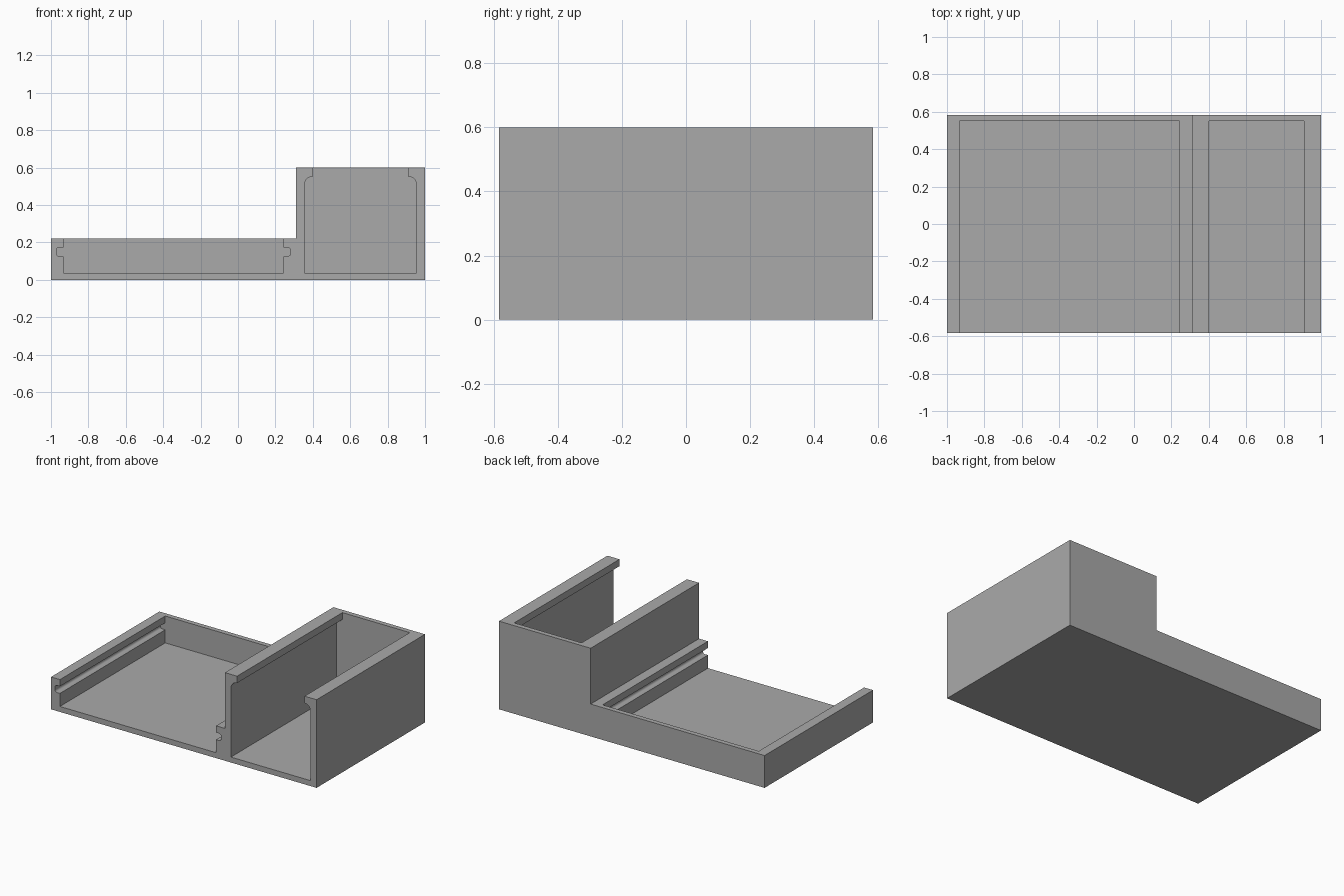
import bpy, bmesh, math

if "Cube" in bpy.data.objects:
    bpy.data.objects.remove(bpy.data.objects["Cube"])

FRONT, BACK, INNER_BACK = -0.583, 0.583, 0.55
FLOOR = 0.037

grey = bpy.data.materials.new("plain grey")
grey.use_nodes = True
colour = (0.4, 0.4, 0.4, 1)
grey.diffuse_color = colour
grey.node_tree.nodes["Principled BSDF"].inputs["Base Color"].default_value = colour


def arc(cx, cz, r, start, end, steps=6):
    """Points of a rounded corner, angles in degrees."""
    angles = [math.radians(start + (end - start) * i / steps) for i in range(steps + 1)]
    return [(cx + r * math.cos(a), cz + r * math.sin(a)) for a in angles]


def extrude(name, profile, y0, y1):
    """Solid made from an x-z profile swept along y."""
    bm = bmesh.new()
    face = bm.faces.new([bm.verts.new((x, y0, z)) for x, z in profile])
    swept = bmesh.ops.extrude_face_region(bm, geom=[face])["geom"]
    moved = [v for v in swept if isinstance(v, bmesh.types.BMVert)]
    bmesh.ops.translate(bm, verts=moved, vec=(0, y1 - y0, 0))
    bmesh.ops.recalc_face_normals(bm, faces=bm.faces)
    mesh = bpy.data.meshes.new(name)
    bm.to_mesh(mesh)
    bm.free()
    mesh.materials.append(grey)
    obj = bpy.data.objects.new(name, mesh)
    bpy.context.collection.objects.link(obj)
    return obj


def mirrored(half, centre):
    """Close a right-hand half profile with its reflection."""
    return [(centre + x, z) for x, z in half] + [(centre - x, z) for x, z in reversed(half)]


# Stepped outer body
body = extrude("stepped_holder", [(-1, 0), (1, 0), (1, 0.6), (0.31, 0.6),
                                  (0.31, 0.22), (-1, 0.22)], FRONT, BACK)

# Low tray cavity with a sliding groove in each side
w, g, r = 0.588, 0.625, 0.014
tray_half = ([(w, FLOOR), (w, 0.126)] + arc(g - r, 0.126 + r, r, -90, 0, 4)
             + arc(g - r, 0.174 - r, r, 0, 90, 4) + [(w, 0.174), (w, 0.4)])
tray = mirrored(tray_half, -0.345)

# Tall bay cavity with rounded shoulders under the top lips
bay_half = [(0.3, FLOOR)] + arc(0.254, 0.507, 0.046, 0, 90, 8) + [(0.254, 0.8)]
bay = mirrored(bay_half, 0.655)

# Keep the tray cutter below the tall side wall
tray = [(x, min(z, 0.25)) for x, z in tray]

for name, profile in (("tray_cutter", tray), ("bay_cutter", bay)):
    cutter = extrude(name, profile, FRONT - 0.1, INNER_BACK)
    cutter.hide_render = True
    cut = body.modifiers.new(name, "BOOLEAN")
    cut.operation = "DIFFERENCE"
    cut.solver = "EXACT"
    cut.object = cutter
    bpy.context.view_layer.objects.active = body
    bpy.ops.object.modifier_apply(modifier=cut.name)
    bpy.data.objects.remove(cutter)

# Smooth only the rounded corners
bpy.ops.object.select_all(action="DESELECT")
body.select_set(True)
bpy.ops.object.shade_smooth_by_angle(angle=math.radians(30))
